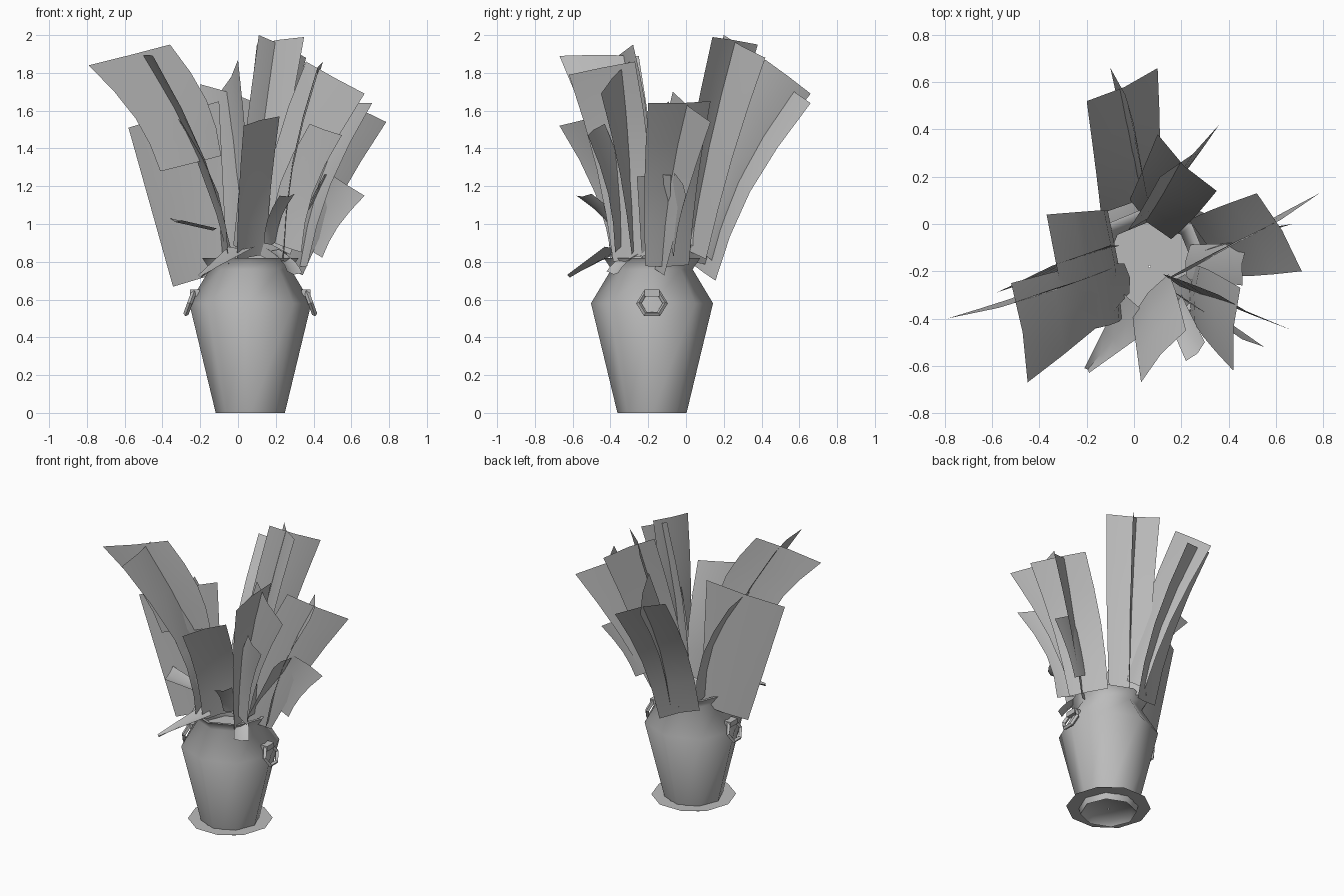
import bpy
from math import sin, cos, pi, radians
from mathutils import Vector, Matrix

if "Cube" in bpy.data.objects:
    bpy.data.objects.remove(bpy.data.objects["Cube"], do_unlink=True)

AXIS = Vector((0.065, -0.18, 0))   # centre line of the vase

grey = bpy.data.materials.new("plain grey")
grey.use_nodes = True
colour = (0.5, 0.5, 0.5, 1)
grey.diffuse_color = colour
grey.node_tree.nodes["Principled BSDF"].inputs["Base Color"].default_value = colour


def finish(obj, name, angle=61):
    obj.name = name
    obj.data.materials.clear()
    obj.data.materials.append(grey)
    bpy.ops.object.select_all(action='DESELECT')
    obj.select_set(True)
    bpy.context.view_layer.objects.active = obj
    bpy.ops.object.shade_smooth_by_angle(angle=radians(angle))
    return obj


def sheet(name, rows, closed=False):
    """Skin a grid of points, row by row."""
    n = len(rows[0])
    verts = [p for row in rows for p in row]
    faces = []
    for r in range(len(rows) - 1):
        for c in range(n if closed else n - 1):
            d = (c + 1) % n
            faces.append((r * n + c, r * n + d, (r + 1) * n + d, (r + 1) * n + c))
    mesh = bpy.data.meshes.new(name)
    mesh.from_pydata(verts, [], faces)
    obj = bpy.data.objects.new(name, mesh)
    bpy.context.collection.objects.link(obj)
    return finish(obj, name)


def turned(name, profile, sides):
    """Turn a (radius, height) profile around the vase axis."""
    rows = []
    for radius, z in profile:
        angles = [2 * pi * i / sides for i in range(sides)]
        rows.append([AXIS + Vector((radius * cos(a), radius * sin(a), z)) for a in angles])
    return sheet(name, rows, closed=True)


def leaf(name, tip_a, tip_b, base, width, bow=0.05, fold=0.015, steps=4):
    """A bent card from a base centre to a tip edge, creased along its middle."""
    a, b, base = Vector(tip_a), Vector(tip_b), Vector(base)
    tip, half = (a + b) / 2, (b - a) / 2
    out = tip - AXIS
    out.z = 0
    out.normalize()
    normal = half.cross(tip - base).normalized()
    rows = []
    for i in range(steps + 1):
        t = i / steps
        mid = base.lerp(tip, t) - out * bow * sin(pi * t)
        side = half * (width + (1 - width) * t)
        rows.append([mid - side, mid + normal * fold, mid + side])
    return sheet(name, rows)


# Vase: recessed foot, body, neck, rim and inside
turned("vase", [(0.005, 0.03), (0.155, 0.03), (0.183, 0), (0.323, 0.58), (0.215, 0.76),
                (0.255, 0.82), (0.235, 0.82), (0.19, 0.75), (0.2, 0.68), (0.005, 0.68)], 8)
# Flat collar around the foot of the vase
turned("base_mat", [(0.185, 0.042), (0.275, 0.042)], 10)

# Hexagonal ring handles with lugs
for side, word in ((1, "left"), (-1, "right")):
    bpy.ops.mesh.primitive_torus_add(major_segments=6, minor_segments=4,
                                     major_radius=0.07, minor_radius=0.014)
    ring = finish(bpy.context.object, word + "_ring_handle", 30)
    tilt = Matrix.Rotation(radians(70 * side), 4, 'Y') @ Matrix.Rotation(radians(30), 4, 'Z')
    ring.matrix_world = Matrix.Translation(AXIS + Vector((side * 0.32, 0, 0.58))) @ tilt
    bpy.ops.mesh.primitive_cube_add(size=1, location=AXIS + Vector((side * 0.295, 0, 0.635)))
    lug = finish(bpy.context.object, word + "_handle_lug", 30)
    lug.scale = (0.05, 0.08, 0.035)

# Leaves at the back
leaf("back_broad_leaf", (-.2, .52, 1.74), (.1, .66, 1.64), (-.02, .1, .74), .8, .07)
leaf("back_upright_leaf", (0, .42, 1.87), (-.1, .66, 1.69), (.05, .08, .85), .5, .06)
leaf("tall_leaf", (.11, .2, 2), (.36, .42, 1.88), (.05, .04, .85), .6, .02, .02)
leaf("tall_cross_leaf", (.1, .38, 1.95), (.35, .14, 1.99), (.07, .02, .8), .7, .02, .02)

# Leaves on the left
leaf("left_upright_leaf", (.36, -.3, 1.86), (.67, -.45, 1.69), (.2, -.25, .88), .5)
leaf("left_outer_leaf", (.44, -.07, 1.7), (.785, .13, 1.54), (.23, -.18, .78), .65, .03)
leaf("left_broad_leaf", (.71, -.2, 1.64), (.52, .13, 1.65), (.3, -.1, .78), .7)
leaf("left_front_leaf", (.45, -.27, 1.86), (.42, -.62, 1.79), (.25, -.28, .82), .6)
leaf("left_low_leaf", (.67, 0, 1.15), (.48, -.06, 1.27), (.37, -.09, .87), .8, .03)
leaf("left_short_leaf", (.48, -.08, 1.26), (.46, -.26, 1.25), (.23, -.16, .8), .8, 0)

# Leaves on the right
leaf("right_outer_leaf", (-.79, -.4, 1.84), (-.36, -.28, 1.95), (-.25, -.23, 1.32), .75, .06)
leaf("right_long_leaf", (-.45, -.67, 1.89), (-.52, -.25, 1.89), (-.03, -.23, .78), .3, .07)
leaf("right_broad_leaf", (-.1, -.09, 1.65), (-.58, -.29, 1.51), (-.2, -.15, .71), .6, 0)
leaf("right_inner_leaf", (-.3, -.47, 1.54), (-.37, .04, 1.57), (-.08, -.17, .8), .9, .07)
leaf("right_flat_leaf", (-.36, -.22, 1.03), (-.3, -.4, 1.02), (-.13, -.3, .98), .6, 0)

# Leaves at the front
leaf("front_leaf", (.22, -.45, 1.57), (.03, -.67, 1.52), (.07, -.3, .82), .8)
leaf("front_curved_leaf", (.38, -.43, 1.53), (.55, -.52, 1.47), (.25, -.33, .88), 1, .06)
leaf("front_small_leaf", (.22, -.58, 1.15), (.3, -.5, 1.16), (.17, -.33, .9), .8)

# Drooping leaves over the rim
leaf("front_droop_leaf", (-.21, -.61, .73), (-.19, -.63, .73), (.02, -.36, .88), 7, 0)
leaf("side_droop_leaf", (.26, -.42, .75), (.34, -.36, .74), (.18, -.24, .87), .9, -.03)
